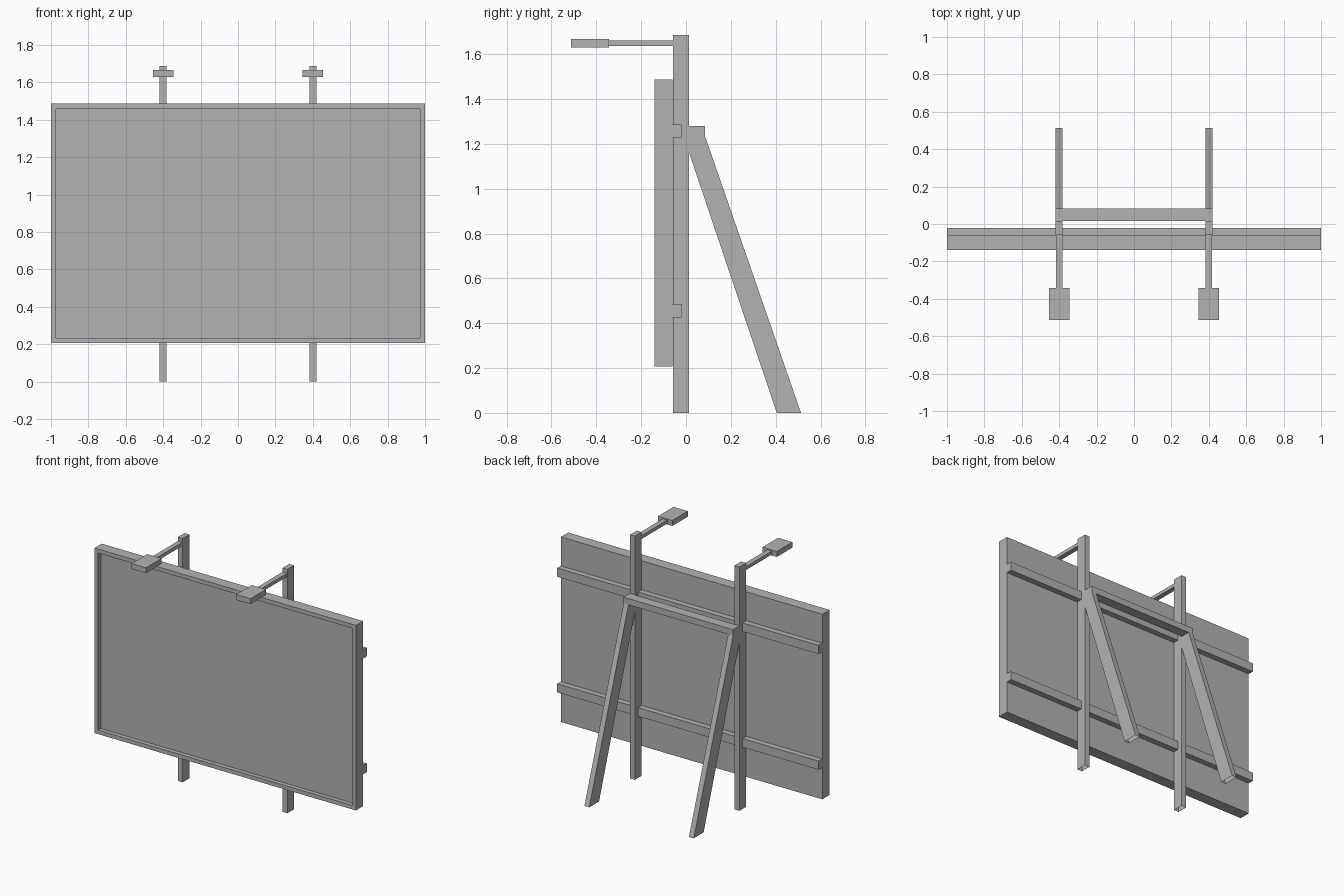
import bpy
import bmesh

cube = bpy.data.objects.get("Cube")
if cube:
    bpy.data.objects.remove(cube, do_unlink=True)

grey = bpy.data.materials.new("plain_grey")
grey.use_nodes = True
colour = (0.45, 0.45, 0.45, 1)
grey.diffuse_color = colour
grey.node_tree.nodes["Principled BSDF"].inputs["Base Color"].default_value = colour


def finish(name, bm):
    bmesh.ops.recalc_face_normals(bm, faces=bm.faces[:])
    mesh = bpy.data.meshes.new(name)
    bm.to_mesh(mesh)
    bm.free()
    mesh.materials.append(grey)
    obj = bpy.data.objects.new(name, mesh)
    bpy.context.collection.objects.link(obj)


def extrude_side(name, profile, x0, x1, open_foot=False):
    """Sweep a (y, z) side profile from x0 to x1, optionally with an open foot."""
    bm = bmesh.new()
    face = bm.faces.new([bm.verts.new((x0, y, z)) for y, z in profile])
    ext = bmesh.ops.extrude_face_region(bm, geom=[face], use_keep_orig=True)
    for v in ext["geom"]:
        if isinstance(v, bmesh.types.BMVert):
            v.co.x = x1
    bmesh.ops.recalc_face_normals(bm, faces=bm.faces[:])
    if open_foot:
        foot = [f for f in bm.faces if all(v.co.z < 0.001 for v in f.verts)]
        bmesh.ops.delete(bm, geom=foot, context="FACES")
    finish(name, bm)


def box(name, x0, x1, y0, y1, z0, z1, open_foot=False):
    extrude_side(name, [(y0, z0), (y1, z0), (y1, z1), (y0, z1)], x0, x1, open_foot)


# Board with a raised rim around the sunken display panel
BACK = -0.061
bm = bmesh.new()
bmesh.ops.create_cube(bm, size=1)
for v in bm.verts:
    v.co.x *= 2
    v.co.y = -0.14 if v.co.y < 0 else BACK
    v.co.z = 0.206 if v.co.z < 0 else 1.486
bm.normal_update()
front = min(bm.faces, key=lambda f: f.normal.y)
bmesh.ops.inset_region(bm, faces=[front], thickness=0.039)
panel = bmesh.ops.extrude_face_region(bm, geom=[front])
bmesh.ops.translate(bm, vec=(0, 0.03, 0),
                    verts=[v for v in panel["geom"] if isinstance(v, bmesh.types.BMVert)])
if front.is_valid:
    bmesh.ops.delete(bm, geom=[front], context="FACES_ONLY")
finish("board", bm)

# Horizontal rails on the back of the board
for name, z in (("lower_rail", 0.426), ("upper_rail", 1.226)):
    box(name, -1, 1, BACK, -0.021, z, z + 0.06)

# Posts, rear braces and lamps on both sides
HALF = 0.0185
brace = [(0.014, 1.28), (0.084, 1.28), (0.084, 1.237),
         (0.513, 0), (0.405, 0), (0.014, 1.16)]
for side, x in (("right", -0.4), ("left", 0.4)):
    box(side + "_post", x - HALF, x + HALF, -0.059, 0.014, 0, 1.686, True)
    extrude_side(side + "_brace", brace, x - HALF, x + HALF, True)
    box(side + "_lamp_arm", x - 0.017, x + 0.017, -0.343, -0.059, 1.636, 1.66)
    box(side + "_lamp", x - 0.055, x + 0.055, -0.513, -0.343, 1.629, 1.667)

# Beam joining the tops of the braces
box("cross_beam", -0.4 + HALF, 0.4 - HALF, 0.016, 0.084, 1.237, 1.28)
